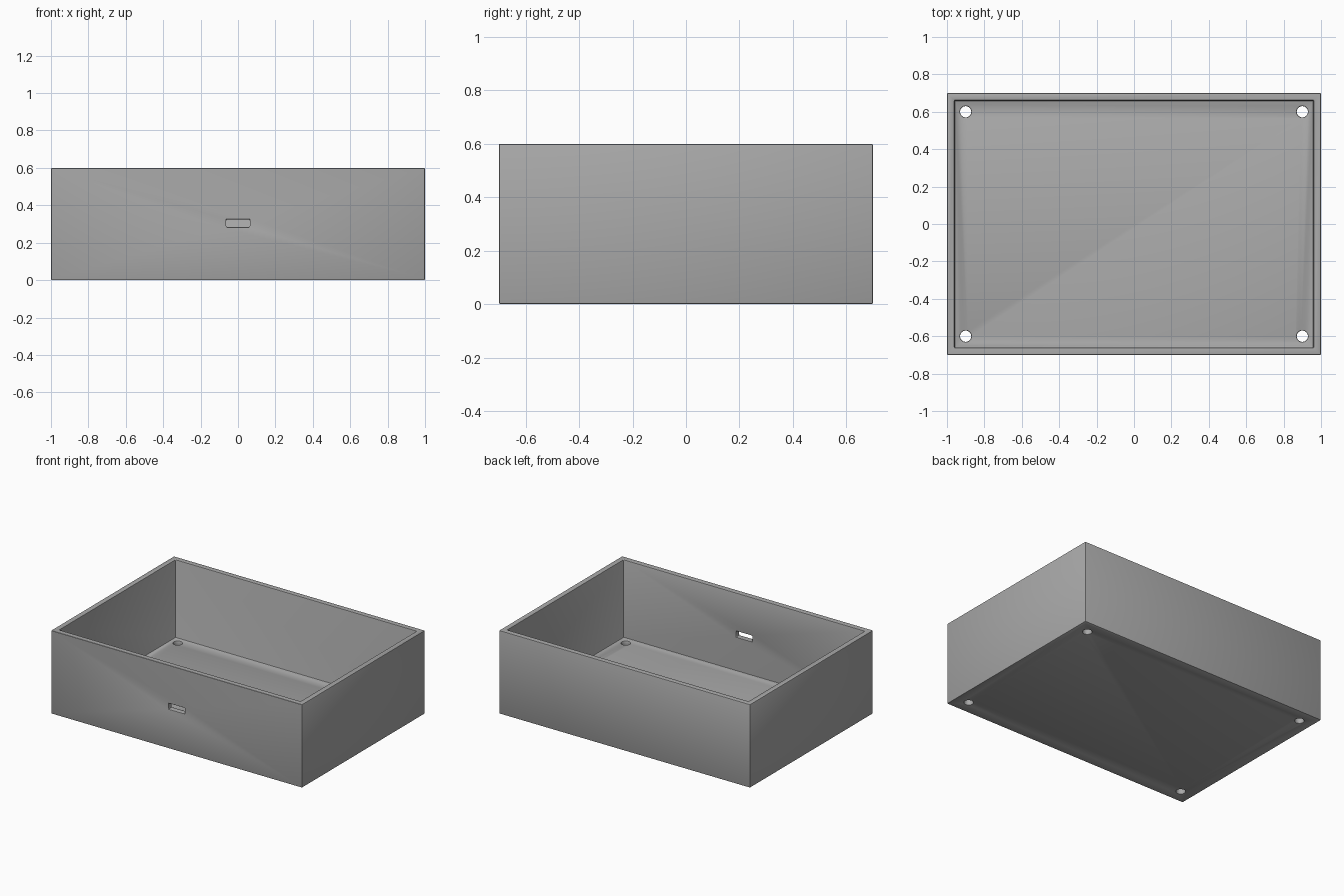
import bpy

if "Cube" in bpy.data.objects:
    bpy.data.objects.remove(bpy.data.objects["Cube"])

W, D, H = 2.0, 1.4, 0.6      # outer size
T = 0.04                     # wall and floor thickness

grey = bpy.data.materials.new("light grey plastic")
grey.diffuse_color = (0.4, 0.4, 0.4, 1)
grey.use_nodes = True
grey.node_tree.nodes["Principled BSDF"].inputs["Base Color"].default_value = grey.diffuse_color


def box(name, size, centre):
    bpy.ops.mesh.primitive_cube_add(size=1, location=centre)
    ob = bpy.context.object
    ob.name = name
    ob.scale = size
    bpy.ops.object.transform_apply(location=True, rotation=False, scale=True)
    return ob


def cut(target, cutter):
    mod = target.modifiers.new(cutter.name, 'BOOLEAN')
    mod.operation = 'DIFFERENCE'
    mod.solver = 'EXACT'
    mod.object = cutter
    bpy.context.view_layer.objects.active = target
    bpy.ops.object.modifier_apply(modifier=mod.name)
    bpy.data.objects.remove(cutter, do_unlink=True)


# Open tray
tray = box("enclosure_tray", (W, D, H), (0, 0, H / 2))
cut(tray, box("cavity", (W - 2 * T, D - 2 * T, H), (0, 0, T + H / 2)))

# Connector slot in the front wall
cut(tray, box("connector_slot", (0.126, 0.2, 0.042), (0, -D / 2, 0.304)))

# Screw holes in the floor corners
for x in (-0.9, 0.9):
    for y in (-0.6, 0.6):
        bpy.ops.mesh.primitive_cylinder_add(vertices=32, radius=0.03, depth=0.2, location=(x, y, 0))
        hole = bpy.context.object
        hole.name = "screw_hole"
        cut(tray, hole)

# Softened edges
bevel = tray.modifiers.new("soft edges", 'BEVEL')
bevel.width = 0.006
bevel.segments = 2
bevel.limit_method = 'ANGLE'
bevel.use_clamp_overlap = False
bpy.context.view_layer.objects.active = tray
tray.select_set(True)
bpy.ops.object.modifier_apply(modifier=bevel.name)
bpy.ops.object.shade_smooth_by_angle()

tray.data.materials.clear()
tray.data.materials.append(grey)
